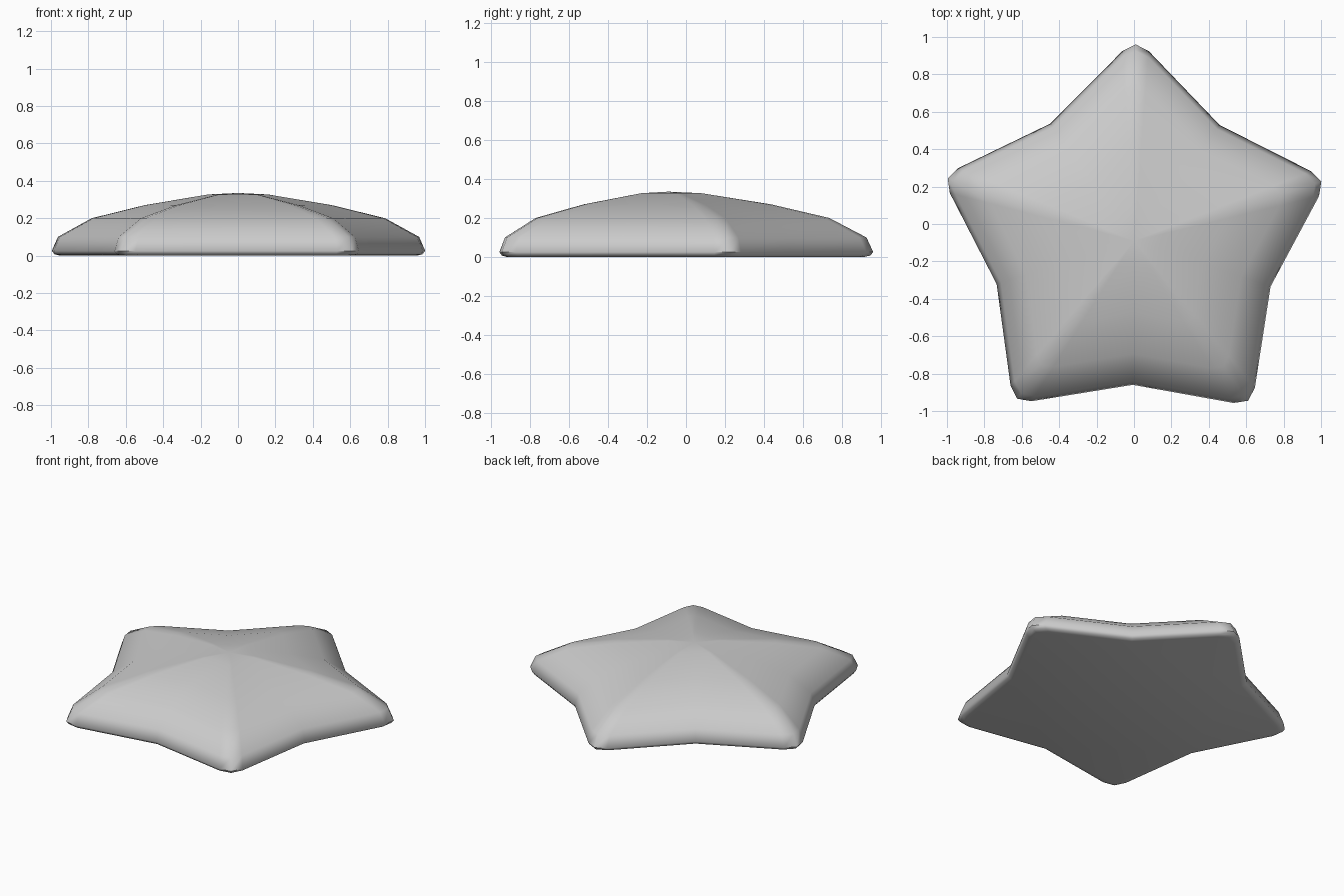
import bpy
import bmesh
from math import cos, sin, radians, hypot, atan2

cube = bpy.data.objects.get("Cube")
if cube:
    bpy.data.objects.remove(cube, do_unlink=True)

ARMS = 5
CENTRE_Y = -0.09
TURN = radians(-0.5)

# One arm of the outline: blunt three-point tip, then the notch
TIP = [(1.015, -0.07), (1.05, 0.0), (1.015, 0.07)]
NOTCH = 0.77

# Cross-section from base to crown: outline scale, height
RINGS = [(0.955, 0.005), (0.985, 0.012), (1.0, 0.03), (0.967, 0.105),
         (0.785, 0.205), (0.5, 0.275), (0.16, 0.332)]
APEX = 0.34


def star_outline():
    points = []
    for arm in range(ARMS):
        angle = radians(90 + 360 / ARMS * arm) + TURN
        for along, side in TIP:
            r, a = hypot(along, side), angle + atan2(side, along)
            points.append((r * cos(a), r * sin(a)))
        a = angle + radians(180 / ARMS)
        points.append((NOTCH * cos(a), NOTCH * sin(a)))
    return points


# Star body: stacked outlines, flat underside and domed crown
bm = bmesh.new()
outline = star_outline()
count = len(outline)
base_z = RINGS[0][1]
rings = [[bm.verts.new((x * s, y * s + CENTRE_Y, z - base_z)) for x, y in outline]
         for s, z in RINGS]
for low, high in zip(rings, rings[1:]):
    for i in range(count):
        j = (i + 1) % count
        bm.faces.new((low[i], low[j], high[j], high[i]))
bm.faces.new(rings[0][::-1])
apex = bm.verts.new((0, CENTRE_Y, APEX - base_z))
for i in range(count):
    bm.faces.new((rings[-1][i], rings[-1][(i + 1) % count], apex))
bmesh.ops.recalc_face_normals(bm, faces=bm.faces)

mesh = bpy.data.meshes.new("star_body")
bm.to_mesh(mesh)
bm.free()
star = bpy.data.objects.new("star_body", mesh)
bpy.context.collection.objects.link(star)

# Plain grey finish
grey = bpy.data.materials.new("light_grey")
grey.use_nodes = True
colour = (0.6, 0.6, 0.6, 1)
grey.diffuse_color = colour
grey.node_tree.nodes["Principled BSDF"].inputs["Base Color"].default_value = colour
mesh.materials.append(grey)

# Soft crown with a crisp lower rim
bpy.ops.object.select_all(action='DESELECT')
star.select_set(True)
bpy.context.view_layer.objects.active = star
bpy.ops.object.shade_smooth_by_angle(angle=radians(55))
